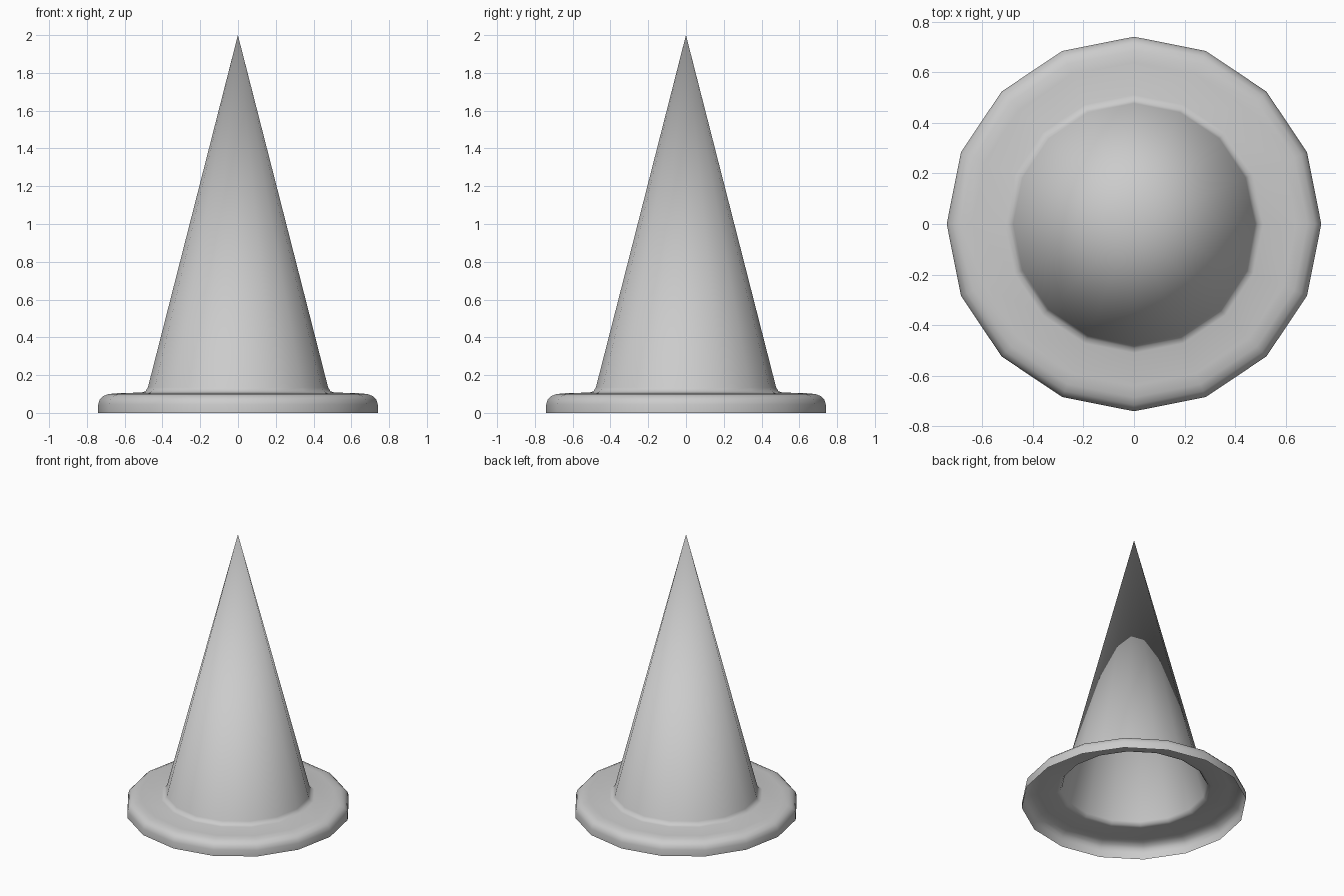
import bpy, bmesh
from math import cos, sin, tau

if "Cube" in bpy.data.objects:
    bpy.data.objects.remove(bpy.data.objects["Cube"])

SIDES = 16

# Half-profile (radius, height) of the open-bottomed shell, ending at the tip
PROFILE = [
    (0.74, 0.0), (0.74, 0.045), (0.732, 0.07), (0.715, 0.088), (0.685, 0.1),
    (0.64, 0.104), (0.51, 0.108), (0.49, 0.114), (0.477, 0.135),
]
TIP_HEIGHT = 2.0


def lathe(name, profile, tip):
    bm = bmesh.new()
    rings = [[bm.verts.new((r * cos(tau * i / SIDES), r * sin(tau * i / SIDES), z))
              for i in range(SIDES)] for r, z in profile]
    for low, high in zip(rings, rings[1:]):
        for i in range(SIDES):
            j = (i + 1) % SIDES
            bm.faces.new((low[i], low[j], high[j], high[i]))
    # Close the last ring to a point, one tip vertex per face keeps shading clean
    for i in range(SIDES):
        j = (i + 1) % SIDES
        a = tau * (i + 0.5) / SIDES
        apex = bm.verts.new((0.0005 * cos(a), 0.0005 * sin(a), tip))
        bm.faces.new((rings[-1][i], rings[-1][j], apex))
    bmesh.ops.remove_doubles(bm, verts=bm.verts[:], dist=0.002)
    for f in bm.faces:
        f.smooth = True
    mesh = bpy.data.meshes.new(name)
    bm.to_mesh(mesh)
    bm.free()
    obj = bpy.data.objects.new(name, mesh)
    bpy.context.collection.objects.link(obj)
    return obj


# Hollow cone with a round rolled-edge flange, open underneath
lathe("traffic_cone", PROFILE, TIP_HEIGHT)
